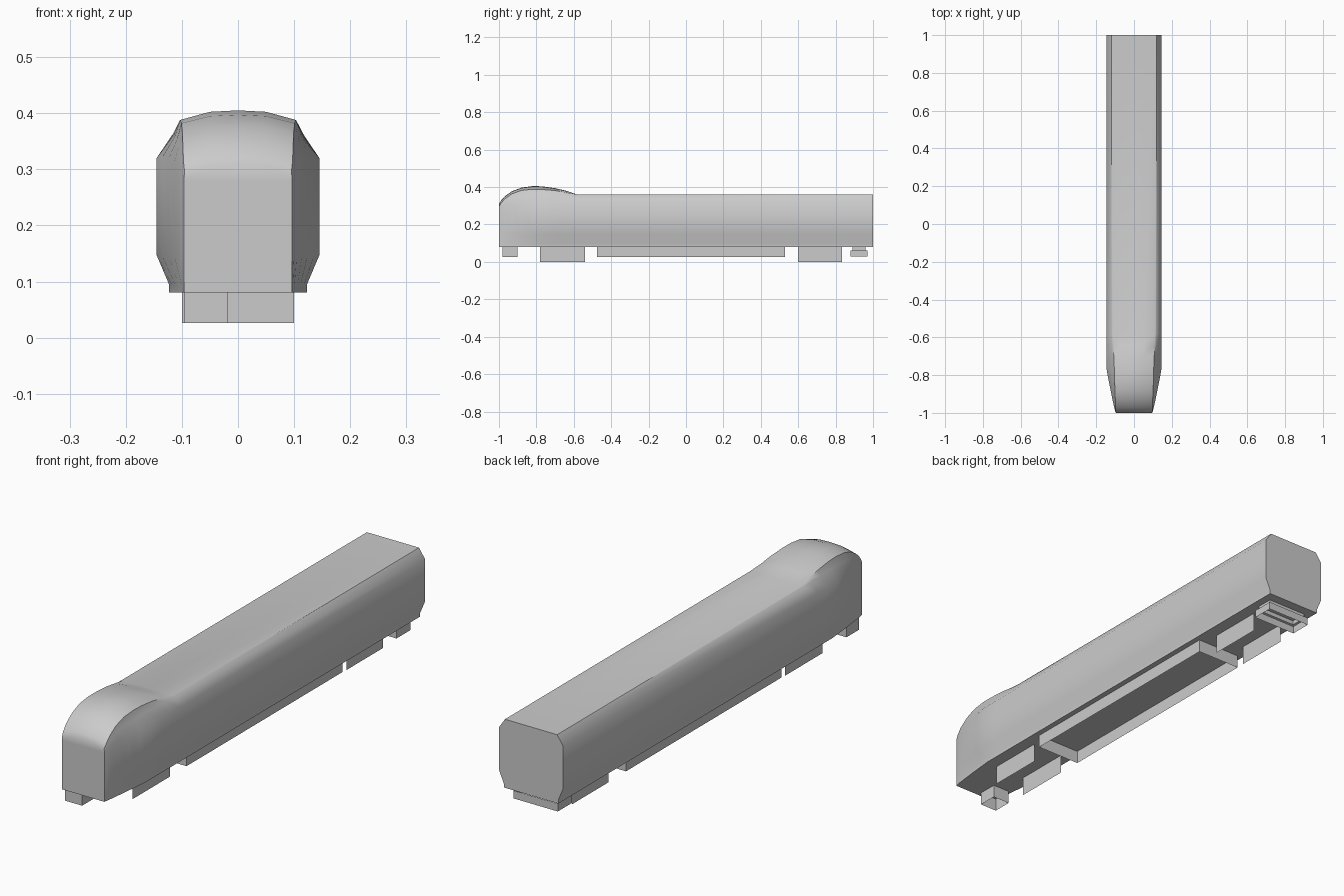
import bpy, bmesh

if "Cube" in bpy.data.objects:
    bpy.data.objects.remove(bpy.data.objects["Cube"])


def finish(bm, name, smooth=True):
    me = bpy.data.meshes.new(name)
    bm.to_mesh(me)
    bm.free()
    ob = bpy.data.objects.new(name, me)
    bpy.context.collection.objects.link(ob)
    if smooth:
        bpy.ops.object.select_all(action='DESELECT')
        ob.select_set(True)
        bpy.context.view_layer.objects.active = ob
        bpy.ops.object.shade_smooth_by_angle(angle=0.75)
    return ob


def section(y, w, b, sh, e, ez, r, rz, top):
    """Closed body ring: skirt, side, shoulder, eave, roof edge, crown."""
    low = 0.08
    half = [(b, low), (b, 0.095), (w, 0.147), (w, sh), (e, ez), (r, rz),
            (0.05, top - 0.15 * (top - rz))]
    pts = half + [(0, top)] + [(-x, z) for x, z in reversed(half)]
    return [(x, y, z) for x, z in pts]


# Locomotive body with humped cab and tapered nose
stations = [
    (1.00, .145, .123, .32, .118, .36, .112, .36, .36),
    (-.58, .145, .123, .32, .118, .36, .112, .36, .36),
    (-.64, .145, .123, .32, .118, .36, .109, .371, .38),
    (-.70, .145, .123, .32, .117, .36, .107, .381, .394),
    (-.77, .145, .123, .32, .115, .36, .104, .387, .404),
    (-.82, .136, .118, .32, .113, .358, .103, .388, .405),
    (-.88, .124, .112, .318, .109, .352, .101, .382, .397),
    (-.93, .114, .106, .312, .105, .342, .099, .364, .378),
    (-.97, .105, .101, .302, .101, .322, .098, .336, .35),
    (-.99, .100, .098, .294, .098, .304, .097, .312, .327),
    (-1.0, .096, .096, .28, .096, .288, .095, .295, .309),
]
bm = bmesh.new()
rings = [[bm.verts.new(p) for p in section(*s)] for s in stations]
for a, c in zip(rings, rings[1:]):
    for i in range(len(a)):
        j = (i + 1) % len(a)
        bm.faces.new((a[i], a[j], c[j], c[i]))
bm.faces.new(rings[0])
bm.faces.new(list(reversed(rings[-1])))
bmesh.ops.recalc_face_normals(bm, faces=bm.faces)
finish(bm, "locomotive_body")


def skirt_box(name, x0, x1, y0, y1, z0, z1):
    """Four thin walls hanging below the body, open underneath."""
    bm = bmesh.new()
    foot = [(x0, y0), (x1, y0), (x1, y1), (x0, y1)]
    lo = [bm.verts.new((x, y, z0)) for x, y in foot]
    hi = [bm.verts.new((x, y, z1)) for x, y in foot]
    for i in range(4):
        j = (i + 1) % 4
        bm.faces.new((lo[i], lo[j], hi[j], hi[i]))
    finish(bm, name, smooth=False)


# Fuel tank and end pilots
skirt_box("fuel_tank", -.1, .1, -.475, .53, .026, .08)
skirt_box("front_pilot", -.095, -.018, -.98, -.90, .026, .08)
skirt_box("rear_pilot", -.1, .1, .88, .97, .03, .062)
skirt_box("rear_pilot_neck", -.09, .09, .89, .96, .062, .08)

# Bogie side plates
for end, y0, y1 in (("front", -.78, -.54), ("rear", .60, .835)):
    for side, x in (("left", -.07), ("right", .07)):
        bm = bmesh.new()
        v = [bm.verts.new(p) for p in
             ((x, y0, 0), (x, y1, 0), (x, y1, .08), (x, y0, .08))]
        bm.faces.new(v if x > 0 else v[::-1])
        finish(bm, f"{end}_{side}_bogie_plate", smooth=False)
